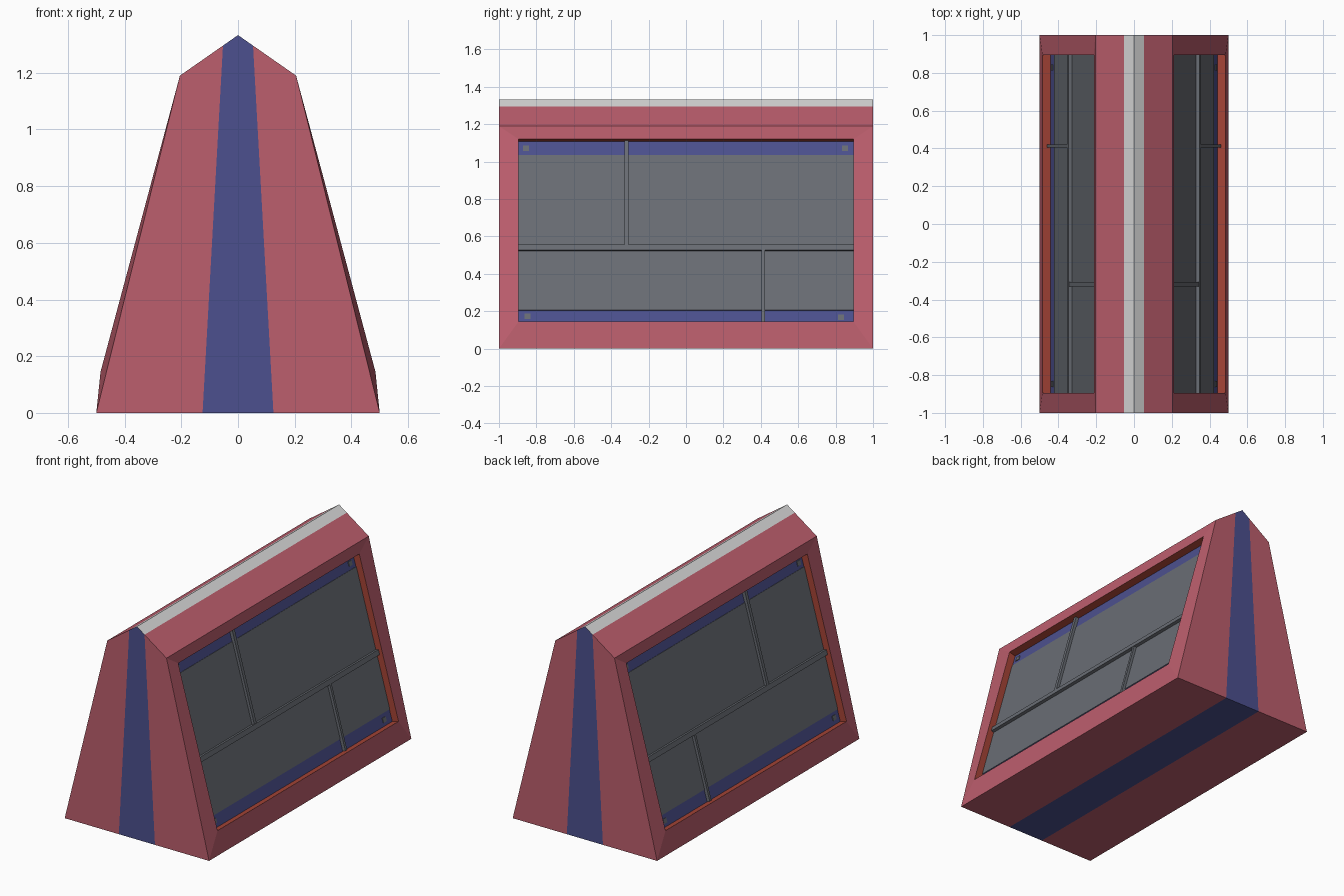
import bpy, bmesh
from mathutils import Vector

if "Cube" in bpy.data.objects:
    bpy.data.objects.remove(bpy.data.objects["Cube"])


def srgb(r, g, b):
    return tuple(((c / 255 + 0.055) / 1.055) ** 2.4 for c in (r, g, b)) + (1.0,)


COLOURS = {
    "rose_red": srgb(188, 94, 109),
    "navy_blue": srgb(76, 80, 142),
    "pale_grey": srgb(216, 216, 216),
    "slate_grey": srgb(105, 109, 116),
    "rust_red": srgb(165, 68, 54),
}
MATS = []
for name, col in COLOURS.items():
    m = bpy.data.materials.new(name)
    m.diffuse_color = col
    m.use_nodes = True
    m.node_tree.nodes["Principled BSDF"].inputs["Base Color"].default_value = m.diffuse_color
    MATS.append(m)
ROSE, NAVY, PALE, SLATE, RUST = range(5)


def make_object(name, faces):
    """faces: list of (corner points, material) on the +x half, mirrored to -x."""
    bm = bmesh.new()
    for sx in (1, -1):
        for pts, mat in faces:
            f = bm.faces.new([bm.verts.new((p[0] * sx, p[1], p[2])) for p in pts])
            f.material_index = mat
    bmesh.ops.remove_doubles(bm, verts=bm.verts, dist=0.0005)
    bmesh.ops.recalc_face_normals(bm, faces=bm.faces)
    me = bpy.data.meshes.new(name)
    bm.to_mesh(me)
    bm.free()
    for m in MATS:
        me.materials.append(m)
    ob = bpy.data.objects.new(name, me)
    bpy.context.collection.objects.link(ob)
    return ob


# sloping side opening: lower and upper edge in (x, z)
LOW, TOP, WIN_Y, DEPTH = Vector((0.485, 0, 0.145)), Vector((0.213, 0, 1.12)), 0.895, 0.045
UP = (TOP - LOW).normalized()
OUT = Vector((UP.z, 0, -UP.x))


def on_side(y, z, n):
    """Point on the slope at world height z (n = offset from the recess floor)."""
    base = LOW - OUT * DEPTH + OUT * n
    p = base + UP * ((z - base.z) / UP.z)
    return (p.x, y, p.z)


def side_box(y0, y1, z0, z1, n, mat, square=True):
    """Box lying on the recess floor, rising by n, as a face list."""
    dz = OUT.z * n
    lo = [on_side(y, z, 0) for y, z in ((y0, z0), (y1, z0), (y1, z1), (y0, z1))]
    hi = [on_side(y, z + dz, n) for y, z in ((y0, z0), (y1, z0), (y1, z1), (y0, z1))]
    out = [(lo, mat), (hi, mat)]
    for i in range(4):
        j = (i + 1) % 4
        out.append(([lo[i], lo[j], hi[j], hi[i]], mat))
    return out


# body: tapered prism with striped ends, pale ridge and framed recesses
A, B, C, D = (0.125, 0), (0.5, 0), (0.205, 1.19), (0.053, 1.296)
RIDGE, ORIGIN = (0, 1.333), (0, 0)
body = []
for y in (-1, 1):
    for prof, mat in (((A, B, C, D), ROSE), ((ORIGIN, A, D, RIDGE), NAVY)):
        body.append(([(x, y, z) for x, z in prof], mat))
for p, q, mat in ((ORIGIN, A, NAVY), (A, B, ROSE), (C, D, ROSE), (D, RIDGE, PALE)):
    body.append(([(p[0], -1, p[1]), (q[0], -1, q[1]),
                  (q[0], 1, q[1]), (p[0], 1, p[1])], mat))
outer = [(B[0], -1, 0), (B[0], 1, 0), (C[0], 1, C[1]), (C[0], -1, C[1])]
inner = [Vector((p.x, y, p.z)) for p, y in
         ((LOW, -WIN_Y), (LOW, WIN_Y), (TOP, WIN_Y), (TOP, -WIN_Y))]
floor = [p - OUT * DEPTH for p in inner]
for i in range(4):
    j = (i + 1) % 4
    body.append(([outer[i], outer[j], inner[j], inner[i]], ROSE))
    body.append(([inner[i], inner[j], floor[j], floor[i]], RUST))
body.append((floor, NAVY))
make_object("body", body)

# grey panels set on the blue recess floors
make_object("side_panels", side_box(-WIN_Y, WIN_Y, 0.205, 1.035, 0.003, SLATE))

# raised divider bars
make_object("long_bars", side_box(-WIN_Y, WIN_Y, 0.522, 0.552, 0.022, SLATE))
make_object("upper_bars", side_box(-0.33, -0.308, 0.545, 1.107, 0.02, SLATE))
make_object("lower_bars", side_box(0.405, 0.422, 0.136, 0.525, 0.02, SLATE))

# small studs in the corners of the blue bands
studs = []
for y, z in ((-0.856, 1.07), (0.85, 1.07), (-0.848, 0.172), (0.828, 0.167)):
    studs += side_box(y - 0.016, y + 0.016, z - 0.014, z + 0.014, 0.004, SLATE)
make_object("corner_studs", studs)
